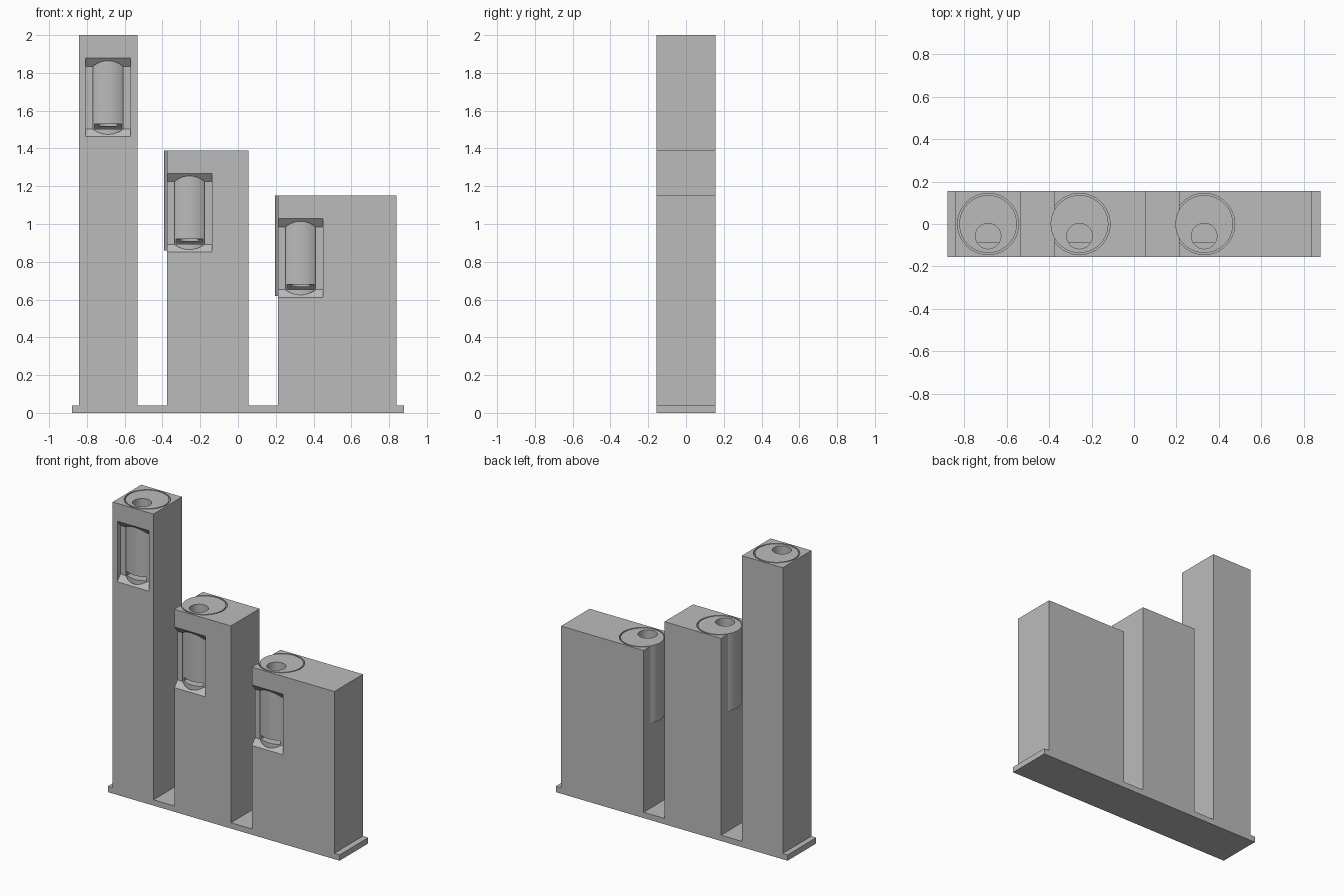
import bpy, bmesh, math
from mathutils import Matrix, Vector

cube = bpy.data.objects.get("Cube")
if cube:
    bpy.data.objects.remove(cube, do_unlink=True)

# Single grey finish
grey = bpy.data.materials.new("plain_grey")
grey.use_nodes = True
grey.diffuse_color = (0.5, 0.5, 0.5, 1)
grey.node_tree.nodes["Principled BSDF"].inputs["Base Color"].default_value = (0.5, 0.5, 0.5, 1)

DEPTH = 0.155      # half depth of every block
BORE, ROD, HOLE = 0.144, 0.136, 0.06


def finish(bm, name):
    bmesh.ops.recalc_face_normals(bm, faces=bm.faces)
    mesh = bpy.data.meshes.new(name)
    bm.to_mesh(mesh)
    bm.free()
    mesh.materials.append(grey)
    obj = bpy.data.objects.new(name, mesh)
    bpy.context.collection.objects.link(obj)
    return obj


def prism(name, x0, x1, profile):
    """Extrude a (y, z) outline from x0 to x1."""
    bm = bmesh.new()
    face = bm.faces.new([bm.verts.new((x0, y, z)) for y, z in profile])
    new = bmesh.ops.extrude_face_region(bm, geom=[face])["geom"]
    verts = [v for v in new if isinstance(v, bmesh.types.BMVert)]
    bmesh.ops.translate(bm, verts=verts, vec=Vector((x1 - x0, 0, 0)))
    return finish(bm, name)


def block(name, x0, x1, z0, z1):
    return prism(name, x0, x1, [(-DEPTH, z0), (DEPTH, z0), (DEPTH, z1), (-DEPTH, z1)])


def cylinder(name, x, y, radius, z0, z1):
    bm = bmesh.new()
    bmesh.ops.create_cone(bm, cap_ends=True, segments=64, radius1=radius, radius2=radius,
                          depth=z1 - z0, matrix=Matrix.Translation((x, y, (z0 + z1) / 2)))
    return finish(bm, name)


def select(obj):
    bpy.ops.object.select_all(action="DESELECT")
    obj.select_set(True)
    bpy.context.view_layer.objects.active = obj


def carve(obj, cutters):
    """Subtract each cutter, then discard it."""
    for cutter in cutters:
        cutter.hide_render = True
        mod = obj.modifiers.new("cut", "BOOLEAN")
        mod.operation = "DIFFERENCE"
        mod.solver = "EXACT"
        mod.object = cutter
        select(obj)
        bpy.ops.object.modifier_apply(modifier=mod.name)
        bpy.data.objects.remove(cutter, do_unlink=True)
    select(obj)
    bpy.ops.object.shade_smooth_by_angle(angle=math.radians(30))


# Base plate
block("base_plate", -0.88, 0.88, 0, 0.04)

# Towers, each with a front window and a bored socket holding a rod
towers = [("tall", -0.843, -0.533, 2.0, -0.688),
          ("middle", -0.375, 0.055, 1.39, -0.257),
          ("short", 0.213, 0.84, 1.15, 0.331)]
for label, x0, x1, top, cx in towers:
    tower = block(label + "_tower", x0, x1, 0.04, top)
    low, high = top - 0.538, top - 0.122
    # Window recess with sloping sill and ceiling
    window = prism("window_cutter", cx - 0.12, cx + 0.12,
                   [(-0.2, low), (-DEPTH, low), (-0.12, low + 0.04),
                    (-0.12, high - 0.043), (-DEPTH, high), (-0.2, high)])
    bore = cylinder("bore_cutter", cx, 0, BORE, top - 0.53, top + 0.1)
    carve(tower, [bore, window])

    # Rod with an off-centre hole and a small outlet near the foot
    rod = cylinder(label + "_rod", cx, 0, ROD, top - 0.53, top)
    hole = cylinder("hole_cutter", cx, -0.057, HOLE, top - 0.48, top + 0.1)
    outlet = prism("outlet_cutter", cx - 0.0725, cx + 0.0725,
                   [(-0.2, top - 0.496), (-0.07, top - 0.496),
                    (-0.1, top - 0.47), (-0.2, top - 0.47)])
    carve(rod, [hole, outlet])
